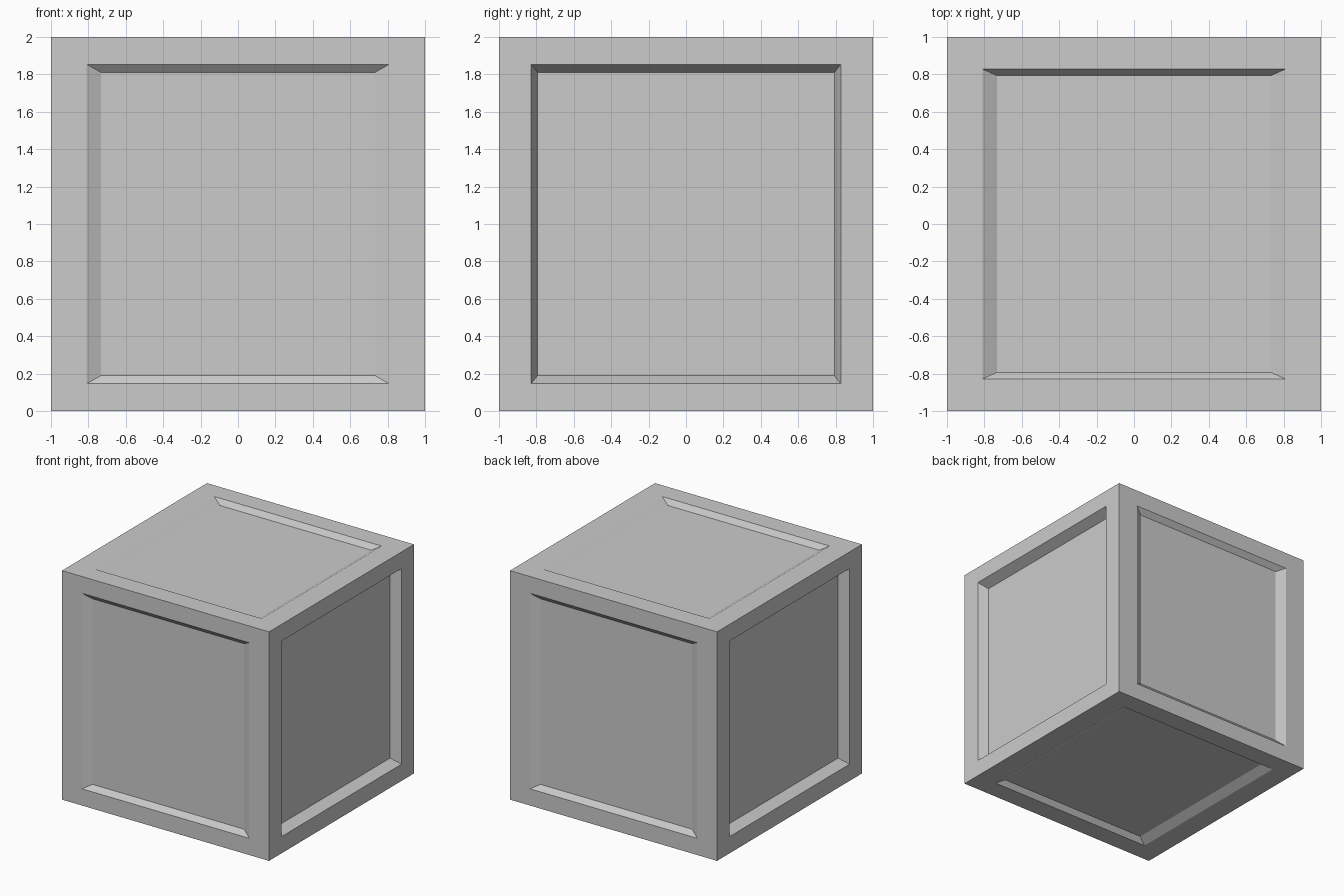
import bpy, bmesh
from mathutils import Vector

if "Cube" in bpy.data.objects:
    bpy.data.objects.remove(bpy.data.objects["Cube"])

# Per-axis half sizes of the panel opening and floor, and recess depth
OPENING = (0.809, 0.828, 0.854)
FLOOR = (0.732, 0.793, 0.81)
DEPTH = (0.086, 0.039, 0.044)


def shrink(bm, face, half, axis, depth):
    """Inset a face and move its new corners to the given half sizes."""
    bmesh.ops.inset_individual(bm, faces=[face], thickness=0.01)
    for v in face.verts:
        for i in range(3):
            sign = 1 if v.co[i] > 0 else -1
            v.co[i] = sign * (1 - depth if i == axis else half[i])


# Crate body with a bevelled recessed panel on every side
bm = bmesh.new()
bmesh.ops.create_cube(bm, size=2)
bm.normal_update()
for face in list(bm.faces):
    axis = max(range(3), key=lambda i: abs(face.normal[i]))
    shrink(bm, face, OPENING, axis, 0)
    shrink(bm, face, FLOOR, axis, DEPTH[axis])

# Stand the crate on the ground
bmesh.ops.translate(bm, verts=bm.verts, vec=Vector((0, 0, 1)))
bmesh.ops.recalc_face_normals(bm, faces=bm.faces)
mesh = bpy.data.meshes.new("crate")
bm.to_mesh(mesh)
bm.free()
crate = bpy.data.objects.new("crate", mesh)
bpy.context.collection.objects.link(crate)
